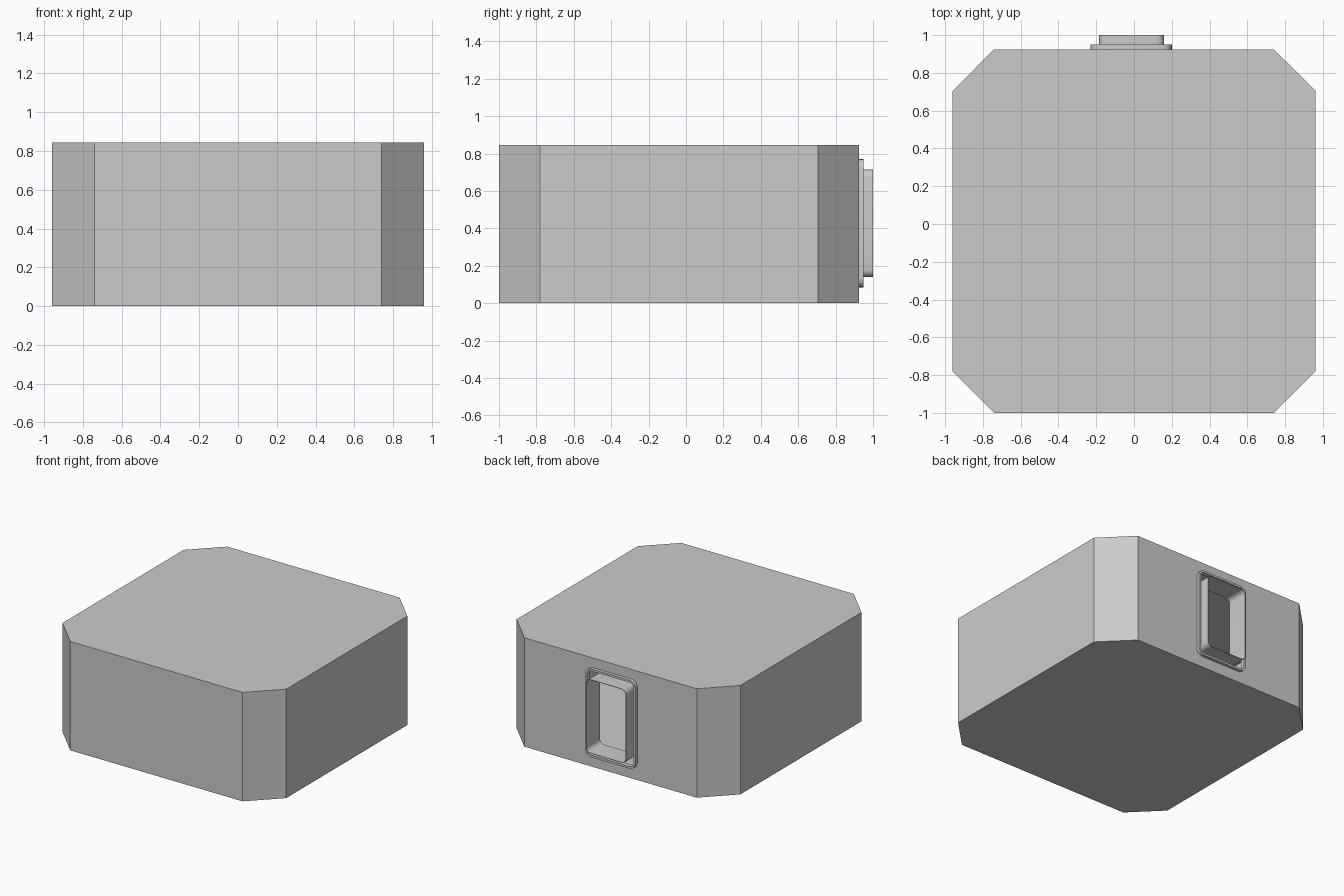
import bpy, bmesh, math

if "Cube" in bpy.data.objects:
    bpy.data.objects.remove(bpy.data.objects["Cube"])


def rounded_rect(x0, x1, z0, z1, r, n=5):
    """Outline points of a rounded rectangle in the xz plane."""
    pts = []
    corners = [(x1 - r, z1 - r), (x0 + r, z1 - r), (x0 + r, z0 + r), (x1 - r, z0 + r)]
    for q, (cx, cz) in enumerate(corners):
        for i in range(n + 1):
            a = math.radians(90 * (q + i / n))
            pts.append((cx + r * math.cos(a), cz + r * math.sin(a)))
    return pts


def mesh_object(name, bm):
    bmesh.ops.recalc_face_normals(bm, faces=bm.faces)
    mesh = bpy.data.meshes.new(name)
    bm.to_mesh(mesh)
    bm.free()
    ob = bpy.data.objects.new(name, mesh)
    bpy.context.collection.objects.link(ob)
    return ob


def prism(name, lower, upper):
    bm = bmesh.new()
    a = [bm.verts.new(p) for p in lower]
    b = [bm.verts.new(p) for p in upper]
    bm.faces.new(a)
    bm.faces.new(b)
    for i in range(len(a)):
        j = (i + 1) % len(a)
        bm.faces.new((a[i], a[j], b[j], b[i]))
    return mesh_object(name, bm)


def tube(name, rect, r, wall, y0, y1):
    """Rounded rectangular sleeve running along y, open at both ends."""
    x0, x1, z0, z1 = rect
    outer = rounded_rect(x0, x1, z0, z1, r)
    inner = rounded_rect(x0 + wall, x1 - wall, z0 + wall, z1 - wall, r - wall)
    bm = bmesh.new()
    loops = [[bm.verts.new((x, y, z)) for x, z in pts]
             for pts, y in ((outer, y0), (outer, y1), (inner, y1), (inner, y0))]
    for k in range(4):
        a, b = loops[k], loops[(k + 1) % 4]
        for i in range(len(a)):
            j = (i + 1) % len(a)
            bm.faces.new((a[i], a[j], b[j], b[i]))
    ob = mesh_object(name, bm)
    bpy.ops.object.select_all(action='DESELECT')
    ob.select_set(True)
    bpy.context.view_layer.objects.active = ob
    bpy.ops.object.shade_smooth_by_angle(angle=math.radians(30))
    return ob


# Hollow thin-walled body with chamfered vertical corners
W, FRONT, BACK, H, C = 0.96, -1.0, 0.925, 0.845, 0.22
right = [(W - C, FRONT), (W, FRONT + C), (W, BACK - C), (W - C, BACK)]
outline = right + [(-x, y) for x, y in reversed(right)]
body = prism("body_shell", [(x, y, 0) for x, y in outline],
             [(x, y, H) for x, y in outline])
shell = body.modifiers.new("thin_wall", 'SOLIDIFY')
shell.thickness = 0.005
shell.offset = -1

# Opening in the back wall
FRAME = (-0.23, 0.20, 0.085, 0.77)
hole = rounded_rect(-0.22, 0.19, 0.095, 0.76, 0.04)
cutter = prism("opening_cutter", [(x, 0.85, z) for x, z in hole],
               [(x, 1.0, z) for x, z in hole])
cutter.hide_render = True
cutter.hide_viewport = True
cut = body.modifiers.new("opening", 'BOOLEAN')
cut.operation = 'DIFFERENCE'
cut.solver = 'EXACT'
cut.object = cutter

# Low outer frame and the longer sleeve standing inside it
tube("opening_frame", FRAME, 0.05, 0.016, 0.915, 0.95)
tube("opening_sleeve", (-0.185, 0.16, 0.14, 0.715), 0.04, 0.004, 0.83, 1.0)
